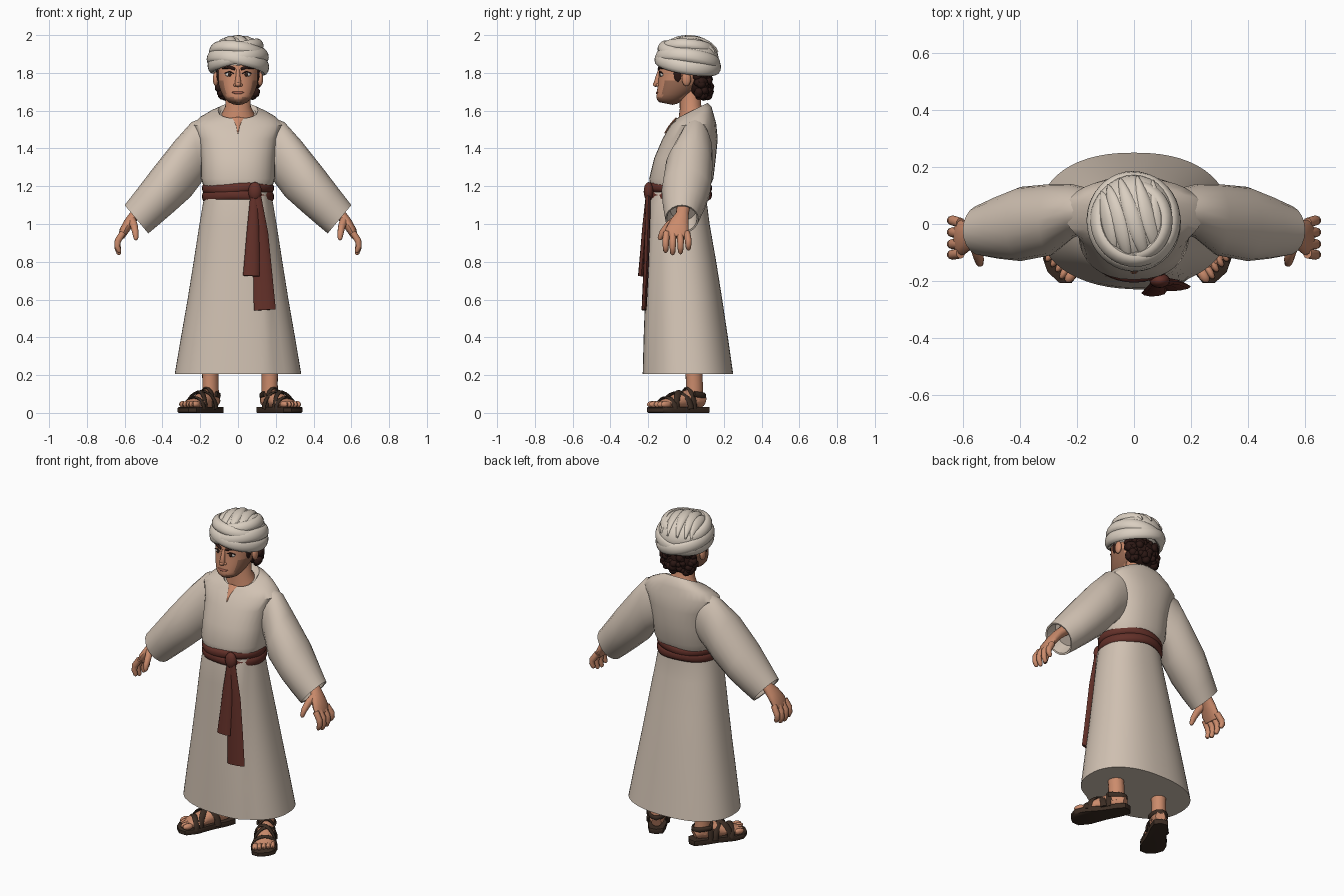
import bpy, bmesh, math, random
from mathutils import Vector as V, Matrix

if "Cube" in bpy.data.objects:
    bpy.data.objects.remove(bpy.data.objects["Cube"])

random.seed(4)


def material(name, r, g, b):
    m = bpy.data.materials.new(name)
    m.diffuse_color = (r, g, b, 1)
    m.use_nodes = True
    m.node_tree.nodes["Principled BSDF"].inputs["Base Color"].default_value = m.diffuse_color
    return m


ROBE = material("robe_cloth", 0.64, 0.54, 0.45)
WRAP = material("headwrap_cloth", 0.70, 0.62, 0.53)
SKIN = material("skin", 0.60, 0.26, 0.15)
STUBBLE = material("stubble", 0.33, 0.15, 0.09)
SASH = material("sash_cloth", 0.125, 0.03, 0.022)
LEATHER = material("leather", 0.045, 0.026, 0.017)
HAIR = material("dark_hair", 0.025, 0.009, 0.007)
WHITE = material("eye_white", 0.75, 0.70, 0.64)
IRIS = material("eye_dark", 0.03, 0.015, 0.01)
LIPS = material("lips", 0.36, 0.12, 0.08)


def finish(name, bm, mats, angle=40):
    bmesh.ops.recalc_face_normals(bm, faces=bm.faces)
    me = bpy.data.meshes.new(name)
    bm.to_mesh(me)
    bm.free()
    ob = bpy.data.objects.new(name, me)
    bpy.context.collection.objects.link(ob)
    for m in mats:
        me.materials.append(m)
    bpy.context.view_layer.objects.active = ob
    ob.select_set(True)
    bpy.ops.object.shade_smooth_by_angle(angle=math.radians(angle))
    ob.select_set(False)
    return ob


def loft(name, rings, *mats, closed=False):
    """Skin a list of point rings, capping both ends unless the path is closed."""
    bm = bmesh.new()
    rows = [[bm.verts.new(p) for p in r] for r in rings]
    n = len(rows[0])
    pairs = list(zip(rows, rows[1:])) + ([(rows[-1], rows[0])] if closed else [])
    for a, b in pairs:
        for i in range(n):
            j = (i + 1) % n
            bm.faces.new((a[i], a[j], b[j], b[i]))
    if not closed:
        bm.faces.new(rows[0])
        bm.faces.new(rows[-1])
    return finish(name, bm, mats)


def ring(z, rx, yf, yb, tilt=0, n=32, power=2.3):
    """Horizontal superellipse from front yf to back yb, leaning up at the back by tilt."""
    cy, ry, pts = (yf + yb) / 2, (yb - yf) / 2, []
    for i in range(n):
        c, s = math.cos(math.tau * i / n), math.sin(math.tau * i / n)
        x = rx * math.copysign(abs(c) ** (2 / power), c)
        y = ry * math.copysign(abs(s) ** (2 / power), s)
        pts.append(V((x, cy + y, z + tilt * y)))
    return pts


def sweep(name, pts, sizes, mat, normals=None, closed=False, n=10, xf=None):
    """Sweep an ellipse (half width, half thickness along the normal) along a path."""
    pts, rings, m = [V(p) for p in pts], [], len(pts)
    for k, p in enumerate(pts):
        a = pts[(k - 1) % m] if closed or k else p
        b = pts[(k + 1) % m] if closed or k < m - 1 else p
        t = (b - a).normalized()
        nn = V(normals[k]) if normals else V((0.05, -1, 0.02))
        nn = (nn - t * nn.dot(t)).normalized()
        side = t.cross(nn)
        w, h = sizes[k] if isinstance(sizes, list) else sizes
        r = [p + side * w * math.cos(math.tau * i / n) + nn * h * math.sin(math.tau * i / n) for i in range(n)]
        rings.append([xf @ q for q in r] if xf else r)
    return loft(name, rings, mat, closed=closed)


def ball(name, loc, scale, mat, xf=None, seg=16):
    bm = bmesh.new()
    mtx = Matrix.Translation(loc) @ Matrix.Diagonal((*scale, 1))
    bmesh.ops.create_uvsphere(bm, u_segments=seg, v_segments=seg // 2 + 2, radius=1, matrix=(xf or Matrix()) @ mtx)
    return finish(name, bm, [mat])


# Robe skirt with an overlapping front edge
skirt = []
for z, rx, yf, yb in [(0.205, .335, -.222, .25), (0.4, .302, -.217, .222), (0.6, .267, -.21, .192),
                      (0.8, .235, -.203, .16), (1.0, .204, -.196, .125), (1.1, .187, -.192, .112),
                      (1.17, .174, -.182, .11)]:
    r = ring(z, rx, yf, yb, n=56)
    edge = 0.16 + 0.03 * (1.1 - z)
    for p in r:
        if p.y < 0 and -0.2 < p.x < edge:
            p.y -= 0.012 * min(1, (p.x + 0.2) / 0.35)
    skirt.append(r)
loft("robe_skirt", skirt, ROBE)

# Robe bodice, folding inward at the collar
loft("robe_bodice", [ring(*a) for a in [
    (1.15, .165, -.18, .11), (1.205, .185, -.19, .13), (1.24, .195, -.195, .145), (1.35, .197, -.168, .158),
    (1.45, .21, -.125, .168), (1.525, .24, -.085, .16, .05), (1.565, .2, -.06, .145, .2),
    (1.588, .15, -.055, .135, .35), (1.6, .105, -.05, .115, .5), (1.585, .095, -.043, .105, .5)]], ROBE)
sweep("collar_slit", [(0, -.112, 1.48), (0, -.09, 1.517), (0, -.066, 1.545), (0, -.05, 1.562)],
      [(.002, .004), (.009, .004), (.02, .005), (.032, .005)], SKIN, [(0, -1, .8)] * 4)

# Sash: two wound bands, knot and hanging tails
for k, (z, w) in enumerate([(1.19, .026), (1.15, .028)]):
    loop = [V((math.cos(a), math.sin(a), 0)) for a in [math.tau * i / 40 for i in range(40)]]
    sweep(f"sash_band_{k}", [(p.x * .176, p.y * .157 - .034, z + .006 * math.sin(3 * p.x + k * 2)) for p in loop],
          (w, .015), SASH, loop, closed=True)
ball("sash_knot", (.09, -.198, 1.172), (.036, .026, .05), SASH)
sweep("sash_tail_short", [(.085, -.2, 1.15), (.08, -.218, .98), (.075, -.228, .85), (.07, -.24, .725)],
      [(.02, .014), (.032, .014), (.038, .015), (.044, .014)], SASH)
sweep("sash_tail_long", [(.1, -.2, 1.15), (.118, -.205, .95), (.13, -.212, .75), (.142, -.222, .545)],
      [(.022, .014), (.042, .014), (.05, .014), (.058, .013)], SASH)

# Neck and head, with stubble along the jaw
loft("neck", [ring(*a, n=24, power=2) for a in [
    (1.52, .1, -.04, .1, .4), (1.58, .088, -.04, .095, .4), (1.62, .068, -.033, .08, .2), (1.72, .062, -.035, .08)]], SKIN)
head = loft("head", [ring(*a, n=40, power=2.1) for a in [
    (1.638, .03, -.143, -.07, -.2), (1.648, .052, -.153, -.045, -.2), (1.665, .07, -.157, -.01, -.1),
    (1.685, .083, -.155, .03), (1.71, .094, -.153, .06), (1.735, .102, -.149, .08), (1.76, .107, -.147, .1),
    (1.79, .11, -.143, .11), (1.82, .111, -.145, .12), (1.87, .108, -.13, .12)]], SKIN, STUBBLE)
for f in head.data.polygons:
    c = f.center
    if c.z < 1.665 or (c.z < 1.76 and abs(c.x) > .062 + .3 * max(0, c.z - 1.7) and c.y < 0.02):
        f.material_index = 1

# Face
sweep("nose_bridge", [(0, -.138, 1.815), (0, -.147, 1.78), (0, -.155, 1.745), (0, -.153, 1.73)],
      [(.01, .01), (.012, .014), (.017, .017), (.015, .012)], SKIN)
ball("nose_tip", (0, -.16, 1.739), (.015, .016, .013), SKIN)
sweep("mouth", [(-.034, -.147, 1.698), (-.012, -.154, 1.694), (.012, -.154, 1.694), (.034, -.147, 1.698)],
      [(.002, .003), (.007, .005), (.007, .005), (.002, .003)], LIPS)

# Headwrap: dome, crossing bands round the brow, folds over the crown
ball("headwrap_dome", (0, .012, 1.878), (.148, .16, .116), WRAP, seg=32)
for k, (z, roll, pitch, r, w) in enumerate([(1.855, 11, -9, .147, .036), (1.865, -12, -8, .144, .036),
                                            (1.905, 8, -14, .132, .032), (1.925, -14, -4, .116, .03)]):
    xf = (Matrix.Translation((0, .01, z)) @ Matrix.Rotation(math.radians(roll), 4, 'Y')
          @ Matrix.Rotation(math.radians(pitch), 4, 'X'))
    loop = [V((math.cos(a), math.sin(a), .3 if k > 1 else .12)) for a in [math.tau * i / 40 for i in range(40)]]
    sweep(f"headwrap_band_{k}", [(p.x * r, p.y * r * 1.07, 0) for p in loop], (w, .02), WRAP, loop,
          closed=True, n=12, xf=xf)
for k in range(5):
    dirs = []
    for i in range(15):
        t = math.radians(15 + 150 * i / 14)
        dirs.append(V((-.85 + .42 * k + .35 * math.cos(t), -math.cos(t), math.sin(t))).normalized())
    sweep(f"headwrap_fold_{k}", [(d.x * .142, .012 + d.y * .154, 1.878 + d.z * .11) for d in dirs],
          [(.005 + .024 * math.sin(math.pi * i / 14), .013) for i in range(15)], WRAP, dirs)

# Curly hair at the nape
ball("hair_mass", (0, .07, 1.745), (.105, .065, .09), HAIR)
bm = bmesh.new()
for i in range(80):
    a, h = math.radians(random.uniform(-12, 192)), random.uniform(-.9, .8)
    q = math.sqrt(1 - h * h * .6)
    pos = (.102 * q * math.cos(a), .068 + .058 * q * math.sin(a), 1.74 + .08 * h)
    bmesh.ops.create_icosphere(bm, subdivisions=2, radius=random.uniform(.017, .026), matrix=Matrix.Translation(pos))
finish("hair_curls", bm, [HAIR])

for s, side in ((1, "left"), (-1, "right")):
    def mir(*p):
        return (p[0] * s, p[1], p[2])

    # Eyes, brows, ears, sideburns
    ball("eye_" + side, mir(.045, -.124, 1.792), (.022, .013, .013), WHITE)
    ball("iris_" + side, mir(.043, -.1345, 1.792), (.01, .005, .0115), IRIS)
    sweep("upper_lid_" + side, [mir(.02, -.138, 1.795), mir(.045, -.139, 1.808), mir(.07, -.124, 1.797)],
          (.003, .004), HAIR, n=6)
    sweep("brow_" + side, [mir(.016, -.144, 1.82), mir(.045, -.139, 1.831), mir(.082, -.11, 1.824)],
          [(.007, .007), (.009, .007), (.003, .006)], HAIR)
    ball("nostril_" + side, mir(.015, -.148, 1.736), (.009, .011, .009), SKIN)
    ball("ear_" + side, mir(.118, .002, 1.768), (.015, .024, .038), SKIN)
    ball("sideburn_" + side, mir(.1, -.042, 1.795), (.014, .024, .045), HAIR)

    # Sleeve: each ring runs between a top point and a bottom point, then turns in at the cuff
    rings = []
    for tx, tz, bx, bz, cy, ry in [(.15, 1.575, .13, 1.28, .05, .07), (.245, 1.54, .19, 1.225, .045, .095),
                                   (.335, 1.44, .25, 1.145, .015, .125), (.45, 1.295, .345, 1.06, 0, .13),
                                   (.53, 1.19, .415, 1.0, -.012, .11), (.6, 1.1, .475, .95, -.022, .088),
                                   (.592, 1.094, .48, .96, -.022, .08), (.54, 1.14, .44, 1.02, -.015, .07)]:
        top, bot = V(mir(tx, cy, tz)), V(mir(bx, cy, bz))
        c, u = (top + bot) / 2, (top - bot) / 2
        rings.append([c + u * math.cos(a) + V((0, ry * math.sin(a), 0)) for a in [math.tau * i / 20 for i in range(20)]])
    loft("sleeve_" + side, rings, ROBE)

    # Forearm, palm, fingers, thumb
    out = [mir(.8, 0, .5)] * 5
    sweep("palm_" + side, [mir(.47, -.01, 1.12), mir(.545, -.02, 1.05), mir(.575, -.035, 1.01),
                           mir(.603, -.048, .965), mir(.618, -.05, .93)],
          [(.036, .034), (.034, .028), (.05, .028), (.062, .025), (.058, .017)], SKIN, out, n=14)
    for k, (y, drop) in enumerate([(.004, .025), (-.033, .005), (-.07, 0), (-.103, .012)]):
        y2 = y * 1.12 + .008
        sweep(f"finger_{k}_{side}", [mir(.608, y, .955), mir(.636, y2, .912), mir(.64, y2, .875 + drop * .6),
                                     mir(.63, y2, .845 + drop), mir(.626, y2, .837 + drop)],
              [(.018, .018), (.018, .018), (.016, .016), (.013, .013), (.006, .006)], SKIN, out)
    sweep("thumb_" + side, [mir(.565, -.05, 1.025), mir(.55, -.095, .99), mir(.543, -.125, .955), mir(.54, -.138, .925),
                            mir(.54, -.14, .915)],
          [(.022, .024), (.021, .02), (.017, .017), (.013, .013), (.006, .006)], SKIN, out)

    # Foot frame: toes point along local -y and turn outward
    F = Matrix.Translation((.17 if s > 0 else -.148, .04, 0)) @ Matrix.Diagonal((s, 1, 1, 1)) @ Matrix.Rotation(math.radians(30), 4, 'Z')
    sweep("shin_" + side, [(0, 0, .45), (0, 0, .25), (0, .005, .16), (0, .005, .06)],
          [(.055, .058), (.044, .047), (.042, .046), (.044, .05)], SKIN, n=14, xf=F)
    up = [(0, 0, 1)] * 6
    sweep("foot_" + side, [(0, .06, .06), (0, .03, .07), (0, -.04, .07), (0, -.1, .06), (0, -.16, .05), (0, -.21, .042)],
          [(.028, .03), (.042, .045), (.046, .052), (.054, .042), (.062, .028), (.058, .018)], SKIN, up, n=14, xf=F)
    for k in range(5):
        ball(f"toe_{k}_{side}", (-.046 + .0245 * k, -.225 + .007 * k * (k > 1), .045),
             (.019 if k == 0 else .0135, .033, .018), SKIN, xf=F, seg=10)

    # Sandal sole and straps
    outline = [(-.04, .075), (0, .09), (.04, .075), (.05, .02), (.056, -.07), (.075, -.17), (.068, -.225), (.03, -.258),
               (-.025, -.27), (-.062, -.25), (-.073, -.18), (-.056, -.08), (-.05, .02)]
    loft("sandal_sole_" + side, [[F @ V((x * g, y * g, z)) for x, y in outline]
                                 for z, g in [(0, .97), (.005, 1), (.026, 1), (.03, .98)]], LEATHER)
    arc = [math.pi * i / 12 for i in range(13)]
    for k, (y, skew, w, h) in enumerate([(-.165, .015, .068, .062), (-.1, .05, .06, .088),
                                         (-.09, -.05, .062, .094), (-.035, .01, .05, .112)]):
        sweep(f"sandal_strap_{k}_{side}", [(w * math.cos(a), y + skew * math.cos(a), .02 + h * math.sin(a)) for a in arc],
              (.017, .007), LEATHER, [(math.cos(a), 0, math.sin(a)) for a in arc], n=8, xf=F)
    sweep("sandal_heel_strap_" + side, [(.05 * math.cos(a), -.025 + .09 * math.sin(a), .1 - .01 * math.sin(a)) for a in arc],
          (.015, .007), LEATHER, [(math.cos(a), math.sin(a), 0) for a in arc], n=8, xf=F)
